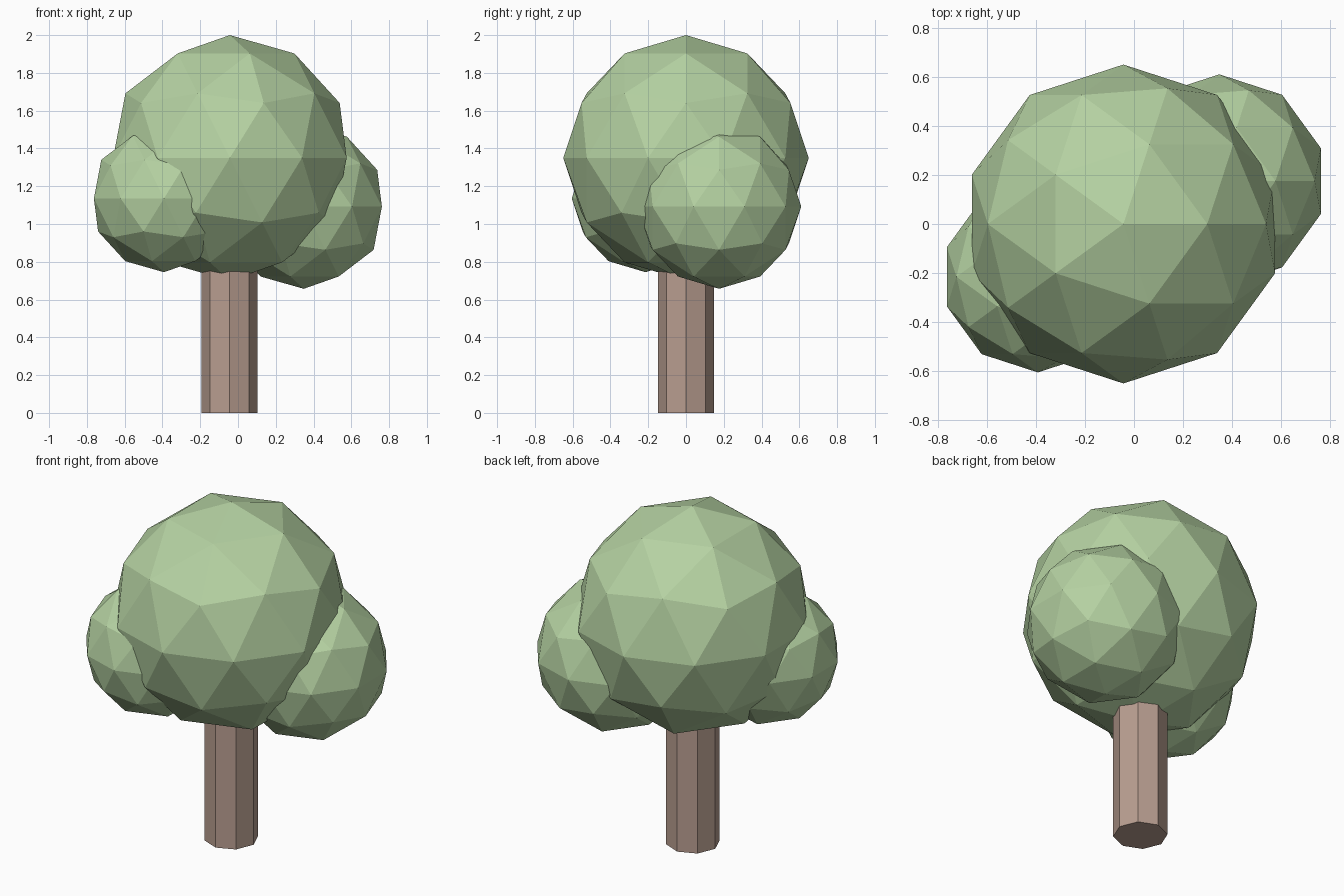
import bpy

cube = bpy.data.objects.get("Cube")
if cube:
    bpy.data.objects.remove(cube, do_unlink=True)


def make_material(name, rgb):
    mat = bpy.data.materials.new(name)
    mat.use_nodes = True
    colour = (*rgb, 1.0)
    mat.diffuse_color = colour
    mat.node_tree.nodes["Principled BSDF"].inputs["Base Color"].default_value = colour
    return mat


leaf_green = make_material("leaf_green", (0.46, 0.64, 0.36))
bark_brown = make_material("bark_brown", (0.48, 0.34, 0.28))


def finish(name, mat):
    obj = bpy.context.object
    obj.name = obj.data.name = name
    obj.data.materials.append(mat)
    bpy.ops.object.shade_flat()


# Octagonal trunk, running up into the crown
TRUNK_X, TRUNK_HEIGHT = -0.045, 0.9
bpy.ops.mesh.primitive_cylinder_add(
    vertices=8, radius=0.147, depth=TRUNK_HEIGHT,
    location=(TRUNK_X, 0, TRUNK_HEIGHT / 2))
finish("trunk", bark_brown)

# Three overlapping faceted foliage clumps
clumps = {
    "crown_foliage": (0.65, (-0.043, 0, 1.35)),
    "left_foliage": (0.435, (0.348, 0.175, 1.092)),
    "right_foliage": (0.39, (-0.392, -0.215, 1.135)),
}
for name, (radius, centre) in clumps.items():
    bpy.ops.mesh.primitive_ico_sphere_add(
        subdivisions=2, radius=radius, location=centre)
    finish(name, leaf_green)
